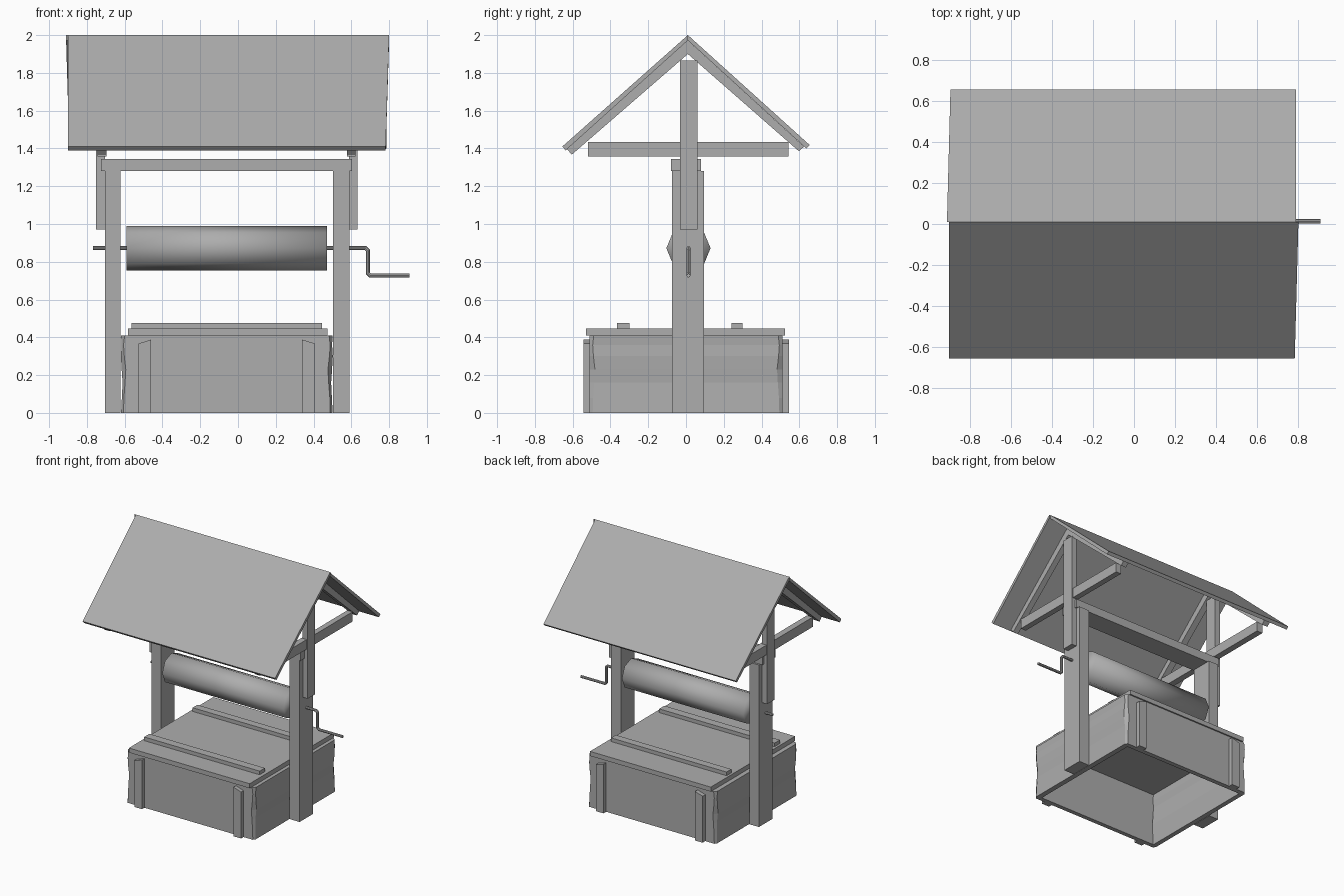
import bpy, bmesh, math
from mathutils import Vector

if "Cube" in bpy.data.objects:
    bpy.data.objects.remove(bpy.data.objects["Cube"])

CX = -0.06   # the frame is symmetric about this x

wood = bpy.data.materials.new("dark_grey")
wood.diffuse_color = (0.42, 0.42, 0.42, 1)
wood.use_nodes = True
wood.node_tree.nodes["Principled BSDF"].inputs["Base Color"].default_value = wood.diffuse_color


def make(name, verts, faces):
    me = bpy.data.meshes.new(name)
    bm = bmesh.new()
    vs = [bm.verts.new(v) for v in verts]
    for f in faces:
        bm.faces.new([vs[i] for i in f])
    bmesh.ops.recalc_face_normals(bm, faces=bm.faces)
    bm.to_mesh(me)
    bm.free()
    me.materials.append(wood)
    ob = bpy.data.objects.new(name, me)
    bpy.context.collection.objects.link(ob)
    return ob


def prism(name, a, b):
    """Solid between two matching outlines."""
    n = len(a)
    sides = [(i, (i + 1) % n, n + (i + 1) % n, n + i) for i in range(n)]
    return make(name, list(a) + list(b), [tuple(range(n)), tuple(range(n, 2 * n))] + sides)


def box(name, x0, x1, y0, y1, z0, z1):
    ring = [(x0, y0), (x1, y0), (x1, y1), (x0, y1)]
    return prism(name, [(x, y, z0) for x, y in ring], [(x, y, z1) for x, y in ring])


def yz_prism(name, profile, xl, xr):
    """Profile in y-z; xl and xr give the end x for each point."""
    return prism(name, [(x, y, z) for x, (y, z) in zip(xl, profile)],
                 [(x, y, z) for x, (y, z) in zip(xr, profile)])


# Main posts and top beam
box("left_post", -0.705, -0.622, -0.073, 0.096, 0, 1.28)
box("right_post", 0.503, 0.59, -0.073, 0.096, 0, 1.28)
box("top_beam", -0.725, 0.603, -0.08, 0.08, 1.28, 1.345)

# Gable frames: king post, tie beam and two rafters on each side
for side, x0, x1, t0, t1 in (("left", -0.752, -0.705, -0.745, -0.695),
                             ("right", 0.587, 0.632, 0.577, 0.622)):
    box(side + "_king_post", x0, x1, -0.032, 0.06, 0.97, 1.865)
    box(side + "_tie_beam", t0, t1, -0.52, 0.543, 1.358, 1.435)
    front = [(0.01, 1.972), (-0.63, 1.397), (-0.605, 1.367), (0.01, 1.90)]
    back = [(0.01, 1.972), (0.625, 1.41), (0.598, 1.385), (0.01, 1.90)]
    for end, prof in (("front", front), ("back", back)):
        yz_prism(f"{side}_{end}_rafter", prof, [t0] * 4, [t1] * 4)

# Slightly skewed roof slabs
yz_prism("front_roof", [(0.01, 2.0), (-0.655, 1.41), (-0.637, 1.39), (0.01, 1.972)],
         [-0.90] * 4, [0.80, 0.782, 0.782, 0.80])
yz_prism("back_roof", [(0.01, 2.0), (0.655, 1.418), (0.637, 1.40), (0.01, 1.972)],
         [-0.91, -0.893, -0.893, -0.91], [0.787] * 4)

# Eight-sided winding drum, smooth all over
ring = [(0.013 + 0.117 * math.cos(i * math.pi / 4), 0.872 + 0.117 * math.sin(i * math.pi / 4))
        for i in range(8)]
drum = yz_prism("winding_drum", ring, [-0.59] * 8, [0.47] * 8)
drum.data.shade_smooth()

# Axle bent into a crank handle, swept with a round section
path = [(-0.768, 0.872), (0.675, 0.872), (0.687, 0.86), (0.687, 0.74), (0.70, 0.727), (0.908, 0.727)]
pts = [Vector((x, 0.013, z)) for x, z in path]
verts, faces, S, R = [], [], 8, 0.0105
for i, p in enumerate(pts):
    d0 = (p - pts[i - 1]).normalized() if i else (pts[1] - p).normalized()
    d1 = (pts[i + 1] - p).normalized() if i < len(pts) - 1 else d0
    d = (d0 + d1).normalized()
    side = d.cross(Vector((0, 1, 0))) / max(0.5, d.dot(d0))
    for k in range(S):
        a = 2 * math.pi * k / S
        verts.append(p + side * (R * math.cos(a)) + Vector((0, R * math.sin(a), 0)))
    if i:
        for k in range(S):
            j = (k + 1) % S
            faces.append(((i - 1) * S + k, (i - 1) * S + j, i * S + j, i * S + k))
faces += [tuple(range(S)), tuple(range(len(verts) - S, len(verts)))]
make("axle_crank", verts, faces)

# Well walls: open box with worn, wavy corners
# each level: height, inset of the wall face edge, inset of the corner edge
levels = [(0, 0.005, 0.018), (0.08, 0.009, 0.020), (0.16, 0.013, 0.026), (0.23, 0.008, 0.030),
          (0.30, 0.004, 0.022), (0.36, 0.008, 0.018), (0.41, 0.005, 0.024)]
verts, faces = [], []
x0, x1, y0, y1 = -0.624, 0.506, -0.512, 0.512
for z, a, c in levels:
    verts += [(x0 + c, y0, z), (x1 - c, y0, z), (x1 - a, y0 + c, z), (x1 - a, y1 - c, z),
              (x1 - c, y1, z), (x0 + c, y1, z), (x0 + a, y1 - c, z), (x0 + a, y0 + c, z)]
for r in range(len(levels) - 1):
    for k in range(8):
        j = (k + 1) % 8
        faces.append((r * 8 + k, r * 8 + j, r * 8 + 8 + j, r * 8 + 8 + k))
walls = make("well_walls", verts, faces)
thick = walls.modifiers.new("thickness", 'SOLIDIFY')
thick.thickness = 0.04
thick.offset = -1

# Corner battens with sloping tops, front and back
for end, ya, yb in (("front", -0.542, -0.505), ("back", 0.505, 0.545)):
    for side, s in (("left", -1), ("right", 1)):
        outline = [(CX + s * 0.40, 0), (CX + s * 0.467, 0),
                   (CX + s * 0.467, 0.367), (CX + s * 0.40, 0.388)]
        prism(f"{end}_{side}_batten", [(x, ya, z) for x, z in outline],
              [(x, yb, z) for x, z in outline])

# Lid with two cross battens
box("lid", -0.583, 0.473, -0.53, 0.523, 0.410, 0.446)
box("front_lid_batten", -0.565, 0.445, -0.365, -0.30, 0.446, 0.475)
box("back_lid_batten", -0.565, 0.445, 0.24, 0.30, 0.446, 0.475)
